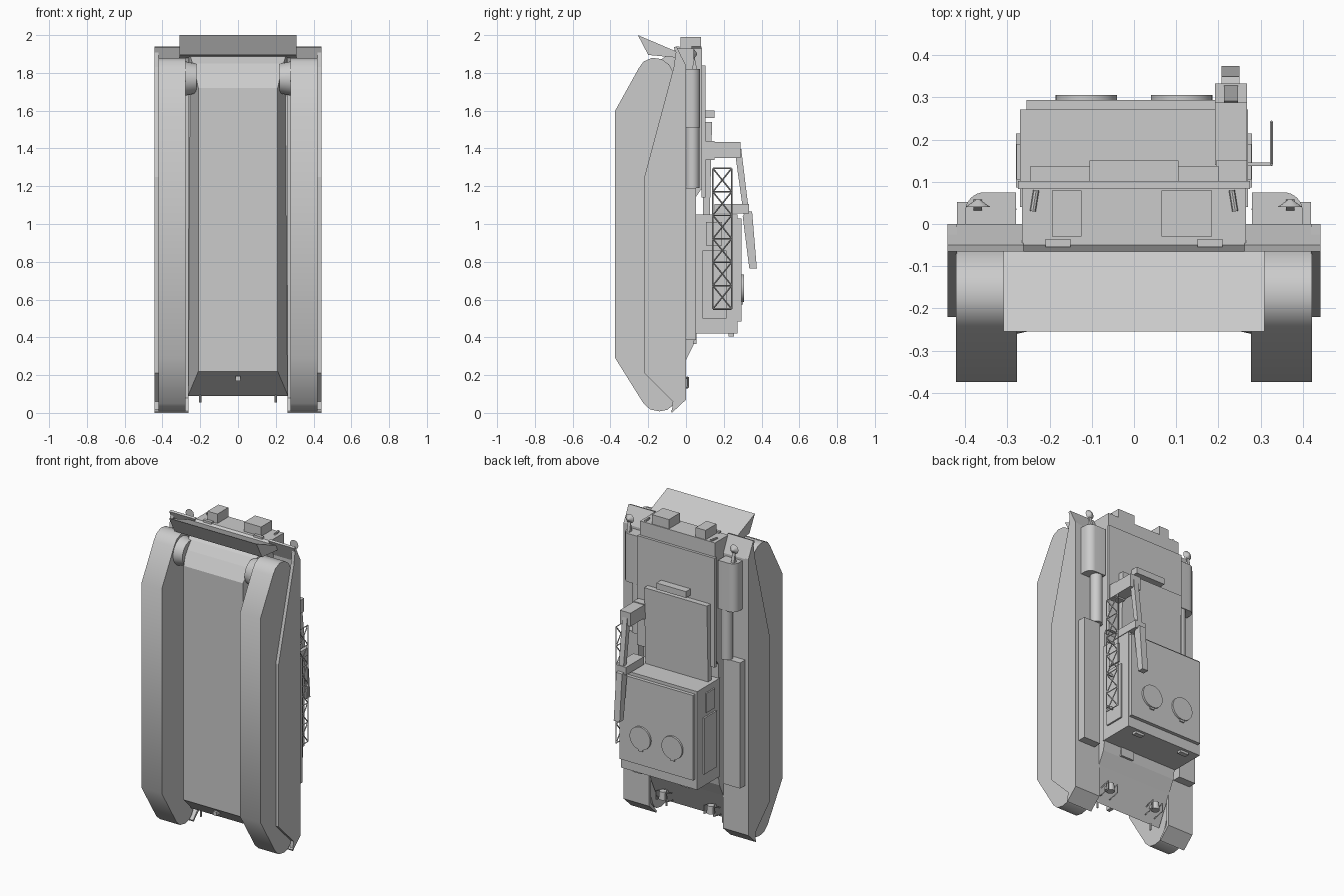
import bpy, bmesh, math
from mathutils import Vector

if "Cube" in bpy.data.objects:
    bpy.data.objects.remove(bpy.data.objects["Cube"])

grey = bpy.data.materials.new("light_grey")
grey.diffuse_color = (0.6, 0.6, 0.6, 1)
grey.use_nodes = True
grey.node_tree.nodes["Principled BSDF"].inputs["Base Color"].default_value = grey.diffuse_color


def finish(name, bm, smooth=False):
    bmesh.ops.recalc_face_normals(bm, faces=bm.faces)
    me = bpy.data.meshes.new(name)
    bm.to_mesh(me)
    bm.free()
    me.materials.append(grey)
    ob = bpy.data.objects.new(name, me)
    bpy.context.collection.objects.link(ob)
    if smooth:
        bpy.ops.object.select_all(action='DESELECT')
        ob.select_set(True)
        bpy.context.view_layer.objects.active = ob
        bpy.ops.object.shade_smooth_by_angle(angle=math.radians(35))
    return ob


def loft(name, rings, smooth=False):
    """Closed solid through equal-sized rings of points."""
    bm = bmesh.new()
    vs = [[bm.verts.new(p) for p in r] for r in rings]
    n = len(rings[0])
    for a, b in zip(vs, vs[1:]):
        for i in range(n):
            j = (i + 1) % n
            bm.faces.new((a[i], a[j], b[j], b[i]))
    bm.faces.new(vs[0])
    bm.faces.new(vs[-1])
    return finish(name, bm, smooth)


def side_prism(name, pts, x0, x1, smooth=False):
    """Outline in (y, z) extruded along x."""
    return loft(name, [[(x, y, z) for y, z in pts] for x in (x0, x1)], smooth)


def plan_prism(name, pts, z0, z1, smooth=False):
    """Outline in (x, y) extruded along z."""
    return loft(name, [[(x, y, z) for x, y in pts] for z in (z0, z1)], smooth)


def box(name, x0, x1, y0, y1, z0, z1):
    return plan_prism(name, [(x0, y0), (x1, y0), (x1, y1), (x0, y1)], z0, z1)


def cylinder(name, p, q, r0, r1=None, seg=32):
    p, q = Vector(p), Vector(q)
    bm = bmesh.new()
    bmesh.ops.create_cone(bm, cap_ends=True, segments=seg, radius1=r0,
                          radius2=r0 if r1 is None else r1, depth=(q - p).length)
    bm.transform((q - p).to_track_quat('Z', 'Y').to_matrix().to_4x4())
    bmesh.ops.translate(bm, verts=bm.verts, vec=(p + q) / 2)
    return finish(name, bm, True)


def bars(name, segs, r):
    for i, (p, q) in enumerate(segs):
        cylinder(f"{name}_{i}", p, q, r, seg=4)


# hull: V-shaped belly, nose below, stepped tail above
belly = [(-.25, .22), (-.25, 1.72), (-.2, 1.80), (-.16, 1.85), (-.05, 1.93),
         (-.05, 1.6), (-.05, .6), (-.09, .09)]
def belly_ring(s):
    out = []
    for y, z in belly:
        t = min(1, max(0, (y + .25) / .16))
        out.append((s * (.21 + .055 * t), y, z))
    return out
loft("hull_belly", [belly_ring(-1), belly_ring(1)])
side_prism("hull_upper", [(-.09, .09), (0, .28), (.04, .36), (.05, .42), (.05, 1.14), (.085, 1.19),
                          (.085, 1.93), (-.05, 1.93), (-.1, 1.80), (-.1, .2)], -.265, .265)
box("engine_deck", -.275, .275, .083, .102, 1.14, 1.84)
side_prism("deck_cover", [(.09, 1.0), (.125, 1.0), (.138, 1.54), (.09, 1.54)], -.245, .2)
box("cover_ridge", -.105, .105, .10, .15, 1.56, 1.60)
box("tail_box_small", -.195, -.125, -.03, .08, 1.92, 1.99)
box("tail_box_large", .065, .185, -.03, .08, 1.92, 1.99)
side_prism("tail_vane", [(-.255, 2.0), (-.055, 1.915), (-.04, 1.88), (-.2, 1.895)], -.31, .31)

# cabin with roof plate and hatches
box("cabin", -.27, .27, .04, .272, .42, 1.05)
box("cabin_roof", -.255, .265, .27, .294, .485, 1.03)
for s in (-1, 1):
    cylinder("roof_hatch", (s * .113, .285, .66), (s * .113, .306, .66), .073, seg=40)
    box("hatch_hinge", s * .113 - .015, s * .113 + .015, .285, .302, .575, .60)
    box("vision_block", s * .17 - .03, s * .17 + .03, .225, .255, .405, .43)
box("driver_periscope", .05, .14, .03, .055, .365, .43)

# both running sides
track = [(-.375, 1.60), (-.25, 1.825), (-.225, 1.86), (-.18, 1.88), (-.13, 1.873), (-.09, 1.845),
         (-.06, 1.79), (-.03, 1.70), (-.03, .15), (-.06, .06), (-.075, .035), (-.10, .016),
         (-.14, .008), (-.19, .018), (-.225, .05), (-.375, .29)]
skirt = [(0, 1.84), (-.05, 1.935), (-.065, 1.83), (-.22, 1.25), (-.22, .21), (-.07, .06),
         (-.075, 0), (0, .07)]
fender = [(0, .07), (0, 1.835), (-.05, 1.94), (-.065, 1.935), (-.02, 1.83), (-.02, .08),
          (-.08, .01), (-.075, 0)]
for s in (-1, 1):
    side_prism("track", track, s * .278, s * .422, True)
    side_prism("skirt", skirt, s * .42, s * .442)
    side_prism("fender", fender, s * .262, s * .442)
    cylinder("final_drive", (s * .22, -.17, 1.77), (s * .285, -.17, 1.77), .078, .092)
    # stowage along the fender
    box("stowage_box", s * .30, s * .42, -.005, .052, .385, 1.19)
    arc = [(s * (.355 + .045 * math.cos(a)), .03 + .045 * math.sin(a))
           for a in (math.pi / 2 * i / 8 for i in range(9))]
    plan_prism("fuel_drum", [(s * .28, -.005), (s * .40, -.005)] + arc + [(s * .28, .075)],
               1.51, 1.82, True)
    cylinder("exhaust_tube", (s * .315, .035, 1.19), (s * .315, .035, 1.51), .036)
    side_prism("drum_bracket", [(.03, 1.81), (.06, 1.81), (.045, 1.885)], s * .36, s * .38)
    cylinder("tail_lamp", (s * .37, .04, 1.90), (s * .37, .058, 1.90), .03, .004, seg=12)
    # cabin side panels
    box("side_door", s * .268, s * .28, .087, .215, .50, .86)
    box("side_hatch", s * .268, s * .279, .105, .19, .885, 1.01)
    # tail hooks
    box("tow_hook", s * .18 - .03, s * .18 + .03, -.055, -.035, 1.845, 1.94)
    cylinder("lifting_eye", (s * .24, .03, 1.935), (s * .232, .08, 1.935), .007, seg=8)
    # headlight with wire guard on the nose
    cylinder("headlight", (s * .17, -.01, .19), (s * .17, -.01, .14), .022, .026, seg=12)
    box("headlight_mount", s * .17 - .01, s * .17 + .01, -.07, 0, .165, .185)
    for dx in (-.035, .035):
        x = s * .17 + dx
        bars("lamp_guard", [((x, -.05, .17), (x, .012, .19)), ((x, .012, .19), (x, .012, .135)),
                            ((x, .012, .135), (x, -.06, .12))], .004)
    cylinder("nose_pin", (s * .2, -.09, .055), (s * .2, -.09, .12), .006, seg=8)
box("nose_lug", -.012, .012, -.235, -.19, .17, .195)

# folded lattice rack beside the cabin
x, y0, y1, z0, z1, n = .326, .142, .242, .55, 1.295, 6
rack = [((x, y, z0), (x, y, z1)) for y in (y0, y1)]
step = (z1 - z0) / n
for i in range(n + 1):
    z = z0 + i * step
    rack.append(((x, y0, z), (x, y1, z)))
    if i < n:
        rack += [((x, y0, z), (x, y1, z + step)), ((x, y1, z), (x, y0, z + step))]
bars("lattice_rack", rack, .004)
for z in (.58, .80, 1.02):
    box("rack_arm", .265, .328, .138, .146, z, z + .015)

# crane folded over the cabin
box("crane_base", .195, .268, .09, .15, 1.34, 1.44)
box("crane_head", .192, .268, .14, .288, 1.35, 1.435)
side_prism("crane_arm", [(.262, 1.36), (.292, 1.40), (.335, 1.05), (.305, 1.05)], .213, .247)
box("crane_joint", .192, .268, .15, .333, 1.055, 1.105)
side_prism("crane_jib", [(.30, 1.04), (.32, 1.07), (.35, 1.065), (.375, .765), (.335, .765)],
           .208, .25)
